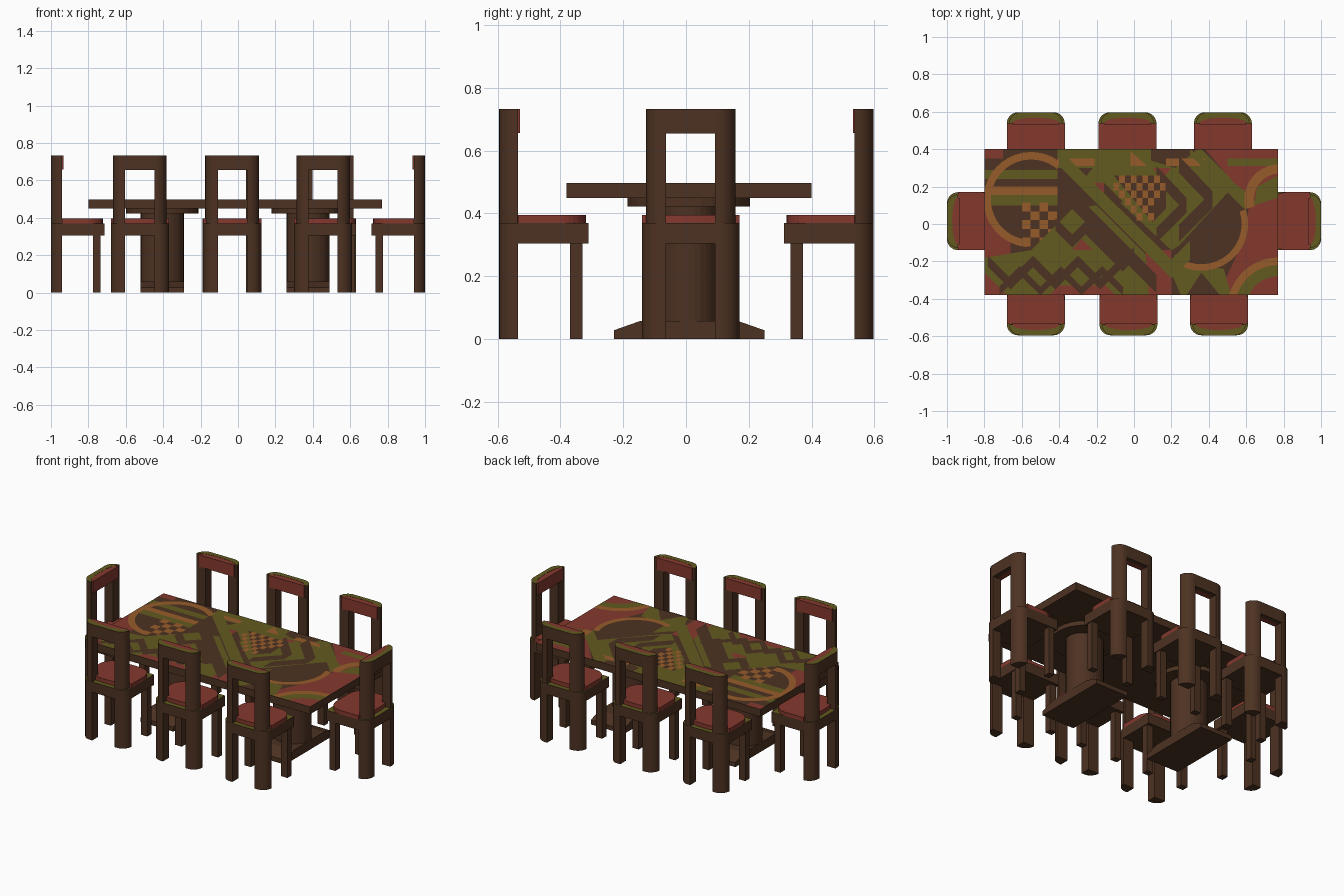
import bpy, bmesh, math
from mathutils import Matrix, Vector

if "Cube" in bpy.data.objects:
    bpy.data.objects.remove(bpy.data.objects["Cube"])


def material(name, rgb):
    m = bpy.data.materials.new(name)
    m.diffuse_color = (*rgb, 1)
    m.use_nodes = True
    m.node_tree.nodes["Principled BSDF"].inputs["Base Color"].default_value = m.diffuse_color
    return m


BROWN = material("dark_brown", (0.075, 0.032, 0.016))
OLIVE = material("olive", (0.122, 0.102, 0.0144))
ORANGE = material("orange_brown", (0.305, 0.107, 0.023))
RED = material("brick_red", (0.231, 0.040, 0.027))


def prism(name, outline, z0, z1, side=BROWN, top=None):
    """Extrude a plan outline; upward faces may take another colour."""
    bm = bmesh.new()
    low = bm.faces.new([bm.verts.new((x, y, z0)) for x, y in outline])
    new = bmesh.ops.extrude_face_region(bm, geom=[low])["geom"]
    for v in new:
        if isinstance(v, bmesh.types.BMVert):
            v.co.z = z1
    bmesh.ops.recalc_face_normals(bm, faces=bm.faces[:])
    for f in bm.faces:
        f.material_index = 1 if f.normal.z > 0.9 else 0
    me = bpy.data.meshes.new(name)
    bm.to_mesh(me)
    bm.free()
    me.materials.append(side)
    me.materials.append(top or side)
    return me


def place(name, me, matrix=None):
    ob = bpy.data.objects.new(name, me)
    bpy.context.collection.objects.link(ob)
    if matrix:
        ob.matrix_world = matrix
    return ob


def rect(x0, x1, y0, y1):
    return [(x0, y0), (x1, y0), (x1, y1), (x0, y1)]


def arc(cx, cy, rx, ry, a0, a1, n=8):
    return [(cx + rx * math.cos(math.radians(a0 + (a1 - a0) * i / n)),
             cy + ry * math.sin(math.radians(a0 + (a1 - a0) * i / n))) for i in range(n + 1)]


def flip(pts):
    return [(-x, y) for x, y in reversed(pts)]


# ---- Chair parts: back at y = 0, facing +y ----
def corner(hw):
    return arc(hw - 0.06, 0.06, 0.06, 0.06, -90, 0)


def post(hw):
    return [(0.078, 0)] + corner(hw) + [(0.078, 0.06)]


hollow = arc(0, 0.058, 0.125, 0.03, 0, -180, 12)
cushion_half = [(0.155, 0.06)] + arc(0.065, 0.187, 0.09, 0.09, 0, 90)
chair = [
    ("seat_frame", prism("seat_frame", flip(corner(0.155)) + corner(0.155) +
                         [(0.155, 0.285), (-0.155, 0.285)], 0.305, 0.37, BROWN, OLIVE)),
    ("seat_cushion", prism("seat_cushion", cushion_half + flip(cushion_half) + hollow[::-1],
                           0.37, 0.395, RED)),
    ("back_rail", prism("back_rail", flip(corner(0.1425)) + corner(0.1425) + hollow,
                        0.655, 0.733, BROWN, OLIVE)),
    ("back_pad", prism("back_pad", hollow + [(-0.125, 0.066), (0.125, 0.066)], 0.657, 0.732, RED)),
]
for side, f in (("right", lambda p: p), ("left", flip)):
    chair += [
        (side + "_back_leg", prism("back_leg", f(post(0.155)), 0, 0.37, BROWN, OLIVE)),
        (side + "_back_post", prism("back_post", f(post(0.1425)), 0.37, 0.656)),
        (side + "_front_leg", prism("front_leg", f(rect(0.105, 0.15, 0.225, 0.265)), 0, 0.306)),
    ]

spots = [(-0.525, -0.595, 0), (-0.03, -0.595, 0), (0.455, -0.595, 0),
         (-0.525, 0.597, 180), (-0.035, 0.597, 180), (0.475, 0.597, 180),
         (-1, 0.015, -90), (1, 0.015, 90)]
for i, (x, y, a) in enumerate(spots):
    m = Matrix.Translation((x, y, 0)) @ Matrix.Rotation(math.radians(a), 4, "Z")
    for name, me in chair:
        place(f"chair_{i + 1}_{name}", me, m)

# ---- Table ----
X0, X1, Y0, Y1 = -0.80, 0.77, -0.38, 0.40
place("table_top", prism("table_top", rect(X0, X1, Y0, Y1), 0.45, 0.497))
for n, cx in (("left", -0.405), ("right", 0.375)):
    place(n + "_pedestal", prism("pedestal", arc(cx, 0.008, 0.115, 0.1, 0, 348.75, 31), 0.02, 0.43))
    place(n + "_support_disc", prism("support_disc", arc(cx, 0.008, 0.195, 0.195, 0, 348.75, 31), 0.422, 0.45))
    # base bar: side profile extruded along x
    prof = [(-0.23, 0), (0.25, 0), (0.25, 0.028), (0.165, 0.058), (-0.145, 0.058), (-0.23, 0.028)]
    me = prism("base_bar", prof, cx - 0.115, cx + 0.115)
    me.transform(Matrix(((0, 0, 1, 0), (1, 0, 0, 0), (0, 1, 0, 0), (0, 0, 0, 1))))
    place(n + "_base_bar", me)

# ---- Painted table pattern: thin layers, later ones on top ----
layer = [0]


def paint(name, colour, *polys):
    layer[0] += 1
    z = 0.497 + layer[0] * 0.0001
    bm = bmesh.new()
    for p in polys:
        p = [(min(max(x, X0), X1), min(max(y, Y0), Y1), z) for x, y in p]
        face = bm.faces.new([bm.verts.new(c) for c in p])
        face.normal_update()
        if face.normal.z < 0:
            face.normal_flip()
    me = bpy.data.meshes.new(name)
    bm.to_mesh(me)
    bm.free()
    me.materials.append(colour)
    place(name, me)


def band(pts, w):
    """Quads along a path, with pointed joints from a vertical offset."""
    return [[(ax, ay - w), (bx, by - w), (bx, by + w), (ax, ay + w)]
            for (ax, ay), (bx, by) in zip(pts, pts[1:])]


def ring(cx, cy, r0, r1, a0, a1, n=24):
    i, o = arc(cx, cy, r0, r0, a0, a1, n), arc(cx, cy, r1, r1, a0, a1, n)
    return [[i[k], o[k], o[k + 1], i[k + 1]] for k in range(n)]


def checks(x0, y0, w, h, nx, ny, keep=lambda i, j: True):
    return [rect(x0 + i * w, x0 + i * w + w, y0 + j * h, y0 + j * h + h)
            for i in range(nx) for j in range(ny) if (i + j) % 2 == 0 and keep(i, j)]


def zigzag(x, y, dx, dy, n):
    return [(x + i * dx, y + (dy if i % 2 else 0)) for i in range(n + 1)]


# left circle, stripes and checks
paint("left_red_area", RED, rect(X0, -0.66, -0.24, 0.1), rect(X0, -0.7, 0.35, Y1))
paint("left_disc", BROWN, arc(-0.55, 0.13, 0.25, 0.25, 0, 352, 40))
paint("left_olive_stripes", OLIVE, rect(X0, -0.41, 0.24, 0.29), rect(-0.77, -0.41, 0.10, 0.155))
paint("left_orange_stripe", ORANGE, rect(-0.79, -0.41, 0.155, 0.20))
paint("left_ring", ORANGE, *ring(-0.55, 0.13, 0.215, 0.255, 45, 265))
paint("left_checks", ORANGE, *checks(-0.60, -0.12, 0.047, 0.047, 4, 5))
# lower zigzags
paint("lower_olive_area", OLIVE, [(X0, -0.18), (-0.55, -0.14), (-0.33, 0.08), (-0.2, 0.1),
                                  (0.1, -0.2), (0.1, Y0), (X0, Y0)])
paint("lower_red_area", RED, [(X0, -0.26), (-0.68, Y0), (X0, Y0)], [(-0.33, -0.14), (-0.22, -0.14), (-0.28, -0.08)],
      [(-0.45, Y0), (-0.1, Y0), (-0.15, -0.33), (-0.4, -0.33)])
paint("brown_zigzags", BROWN, *band(zigzag(-0.78, -0.2, 0.12, -0.12, 6), 0.03),
      *band(zigzag(-0.72, -0.36, 0.11, 0.11, 6), 0.025),
      *band([(-0.42, 0.0), (-0.33, -0.09), (-0.26, -0.02), (-0.06, -0.22), (0.0, -0.16)], 0.035))
# top centre
paint("top_olive_area", OLIVE, [(-0.41, Y1), (0.36, Y1), (0.62, 0.14), (0.5, 0.04), (0.2, -0.14), (-0.08, 0.12), (-0.41, 0.3)])
paint("top_brown_area", BROWN, [(-0.41, 0.3), (-0.22, 0.3), (-0.3, 0.2), (-0.41, 0.2)],
      [(0.09, Y1), (0.34, Y1), (0.22, 0.3), (0.09, 0.34)], [(-0.16, 0.22), (-0.06, 0.12), (-0.16, 0.06)])
paint("top_orange_strips", ORANGE, rect(-0.41, -0.21, 0.31, 0.35), rect(0.17, 0.38, 0.31, 0.35),
      [(-0.02, 0.31), (0.07, 0.31), (-0.02, 0.39)])
paint("top_red_patches", RED, [(-0.26, 0.22), (-0.16, 0.22), (-0.16, 0.12)], [(0.1, 0.3), (0.2, 0.3), (0.15, 0.24)])
# right circle and red end
paint("right_red_area", RED, [(0.38, Y1), (X1, Y1), (X1, Y0), (0.45, Y0), (0.58, -0.1), (0.62, 0.12)])
paint("lower_centre_red", RED, [(0.06, -0.14), (0.2, -0.14), (0.2, Y0), (0.08, Y0)])
paint("lower_centre_olive", OLIVE, [(0.2, -0.2), (0.48, -0.24), (0.52, Y0), (0.2, Y0)])
paint("lower_centre_brown", BROWN, [(0.28, Y0), (0.36, -0.26), (0.46, Y0)], [(0.2, -0.26), (0.2, Y0), (0.25, Y0)])
paint("right_disc", BROWN, arc(0.36, 0.0, 0.23, 0.23, -135, 50, 30))
paint("right_olive_bands", OLIVE, *band([(0.3, 0.42), (0.6, 0.12)], 0.05), rect(0.5, X1, 0.31, 0.35),
      [(X1, 0.26), (0.66, 0.2), (0.64, 0.1), (X1, 0.14)])
paint("chevrons_brown", BROWN, *band([(0.12, 0.27), (0.28, 0.1), (0.12, -0.06)], 0.04),
      *band([(0.24, 0.32), (0.42, 0.13), (0.24, -0.05)], 0.045))
paint("right_ring", ORANGE, *ring(0.36, 0.0, 0.215, 0.25, -130, 18))
paint("upper_right_ring", ORANGE, *ring(0.78, 0.13, 0.14, 0.19, 90, 195))
paint("corner_olive", OLIVE, *ring(0.77, -0.45, 0.17, 0.23, 75, 180))
paint("corner_orange", ORANGE, *ring(0.77, -0.45, 0.23, 0.27, 75, 180))
# crossing diagonals
paint("diagonal_brown", BROWN, *band([(-0.4, 0.2), (0.12, -0.32)], 0.05))
paint("diagonal_olive", OLIVE, *band([(-0.4, 0.36), (0.2, -0.24), (0.3, -0.14)], 0.05))
# centre checks, narrowing to a point
taper = lambda i, j: abs(i - 5 + j * 0.2) <= 1.0 + j * 0.9
paint("centre_checks_ground", BROWN, [(-0.11, 0.26), (0.17, 0.26), (0.17, 0.08), (0.1, 0.01)])
paint("centre_checks", ORANGE, *checks(-0.11, 0.02, 0.031, 0.04, 9, 6, taper))
